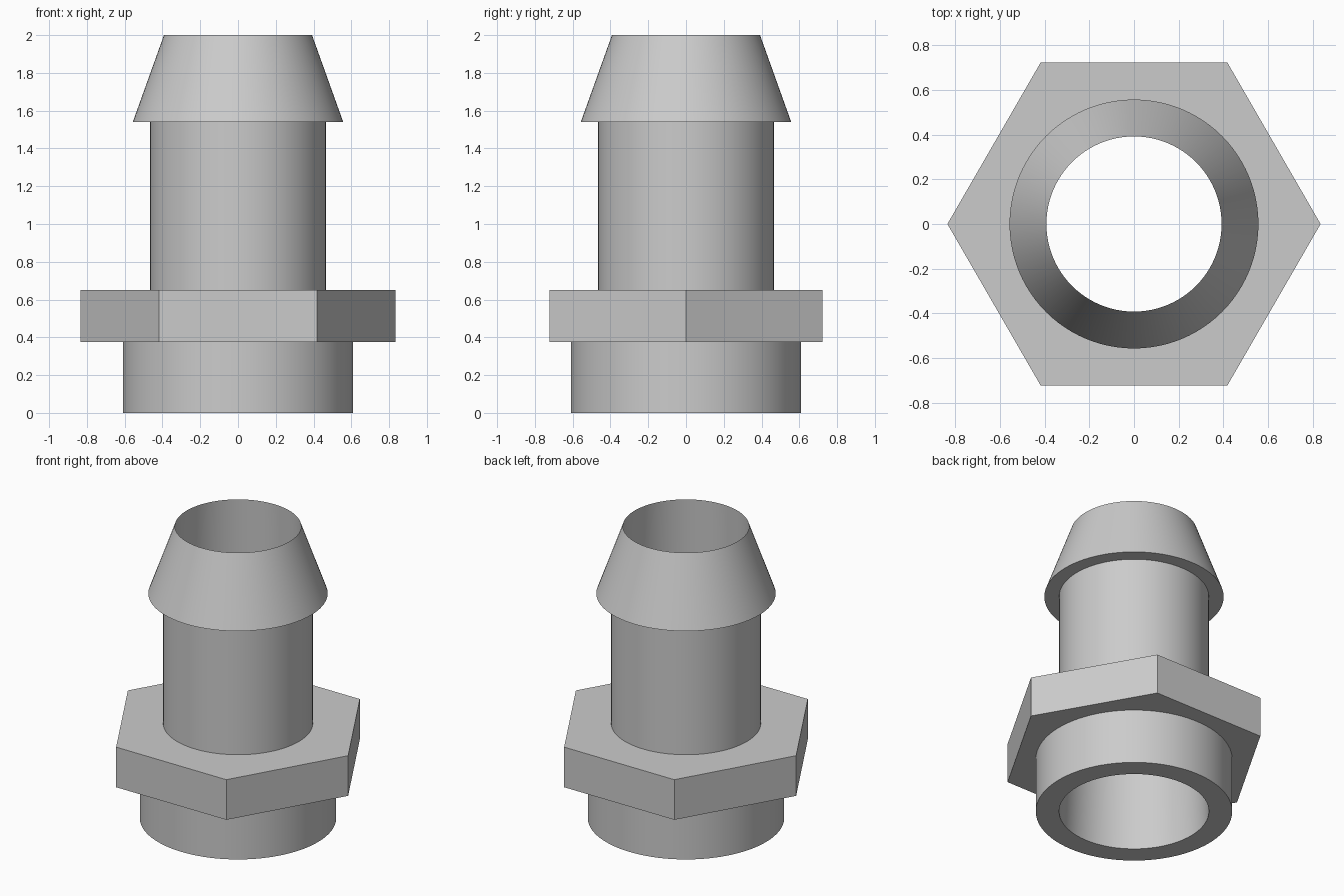
import bpy
import bmesh
from math import cos, sin, pi, radians

cube = bpy.data.objects.get("Cube")
if cube:
    bpy.data.objects.remove(cube, do_unlink=True)

SEGMENTS = 96
COLLAR_R, TUBE_R, BARB_R, TIP_R = 0.61, 0.465, 0.557, 0.392
HEX_R = 0.835
HEX_BOTTOM, HEX_TOP, BARB_BOTTOM, TOP = 0.375, 0.65, 1.54, 2.0

grey = bpy.data.materials.new("plain grey")
grey.use_nodes = True
grey.diffuse_color = (0.6, 0.6, 0.6, 1)
grey.node_tree.nodes["Principled BSDF"].inputs["Base Color"].default_value = (0.6, 0.6, 0.6, 1)


def round_ring(radius):
    return lambda angle: radius


def hex_ring(radius):
    return lambda angle: radius * cos(pi / 6) / cos(angle % (pi / 3) - pi / 6)


def lathe(name, profile):
    """Skin a list of (ring shape, height) pairs around the z axis."""
    bm = bmesh.new()
    rings = []
    for shape, z in profile:
        ring = []
        for i in range(SEGMENTS):
            a = 2 * pi * i / SEGMENTS
            r = shape(a)
            ring.append(bm.verts.new((r * cos(a), r * sin(a), z)))
        rings.append(ring)
    for low, high in zip(rings, rings[1:]):
        for i in range(SEGMENTS):
            j = (i + 1) % SEGMENTS
            bm.faces.new((low[i], low[j], high[j], high[i]))
    mesh = bpy.data.meshes.new(name)
    bm.to_mesh(mesh)
    bm.free()
    mesh.materials.append(grey)
    obj = bpy.data.objects.new(name, mesh)
    bpy.context.collection.objects.link(obj)
    bpy.ops.object.select_all(action="DESELECT")
    obj.select_set(True)
    bpy.context.view_layer.objects.active = obj
    bpy.ops.object.shade_smooth_by_angle(angle=radians(20))
    return obj


collar, tube, barb, tip = map(round_ring, (COLLAR_R, TUBE_R, BARB_R, TIP_R))
nut = hex_ring(HEX_R)

# Base collar with its flat bottom rim
lathe("base_collar", [(tube, 0), (collar, 0), (collar, HEX_BOTTOM)])
# Hexagonal nut with flat shoulders
lathe("hex_nut", [(collar, HEX_BOTTOM), (nut, HEX_BOTTOM), (nut, HEX_TOP), (tube, HEX_TOP)])
# Straight hose tube
lathe("hose_tube", [(tube, HEX_TOP), (tube, BARB_BOTTOM)])
# Conical barb with its flat underside
lathe("hose_barb", [(tube, BARB_BOTTOM), (barb, BARB_BOTTOM), (tip, TOP)])
# Through bore, narrowing towards the tip
lathe("through_bore", [(tip, TOP), (tube, 0)])
